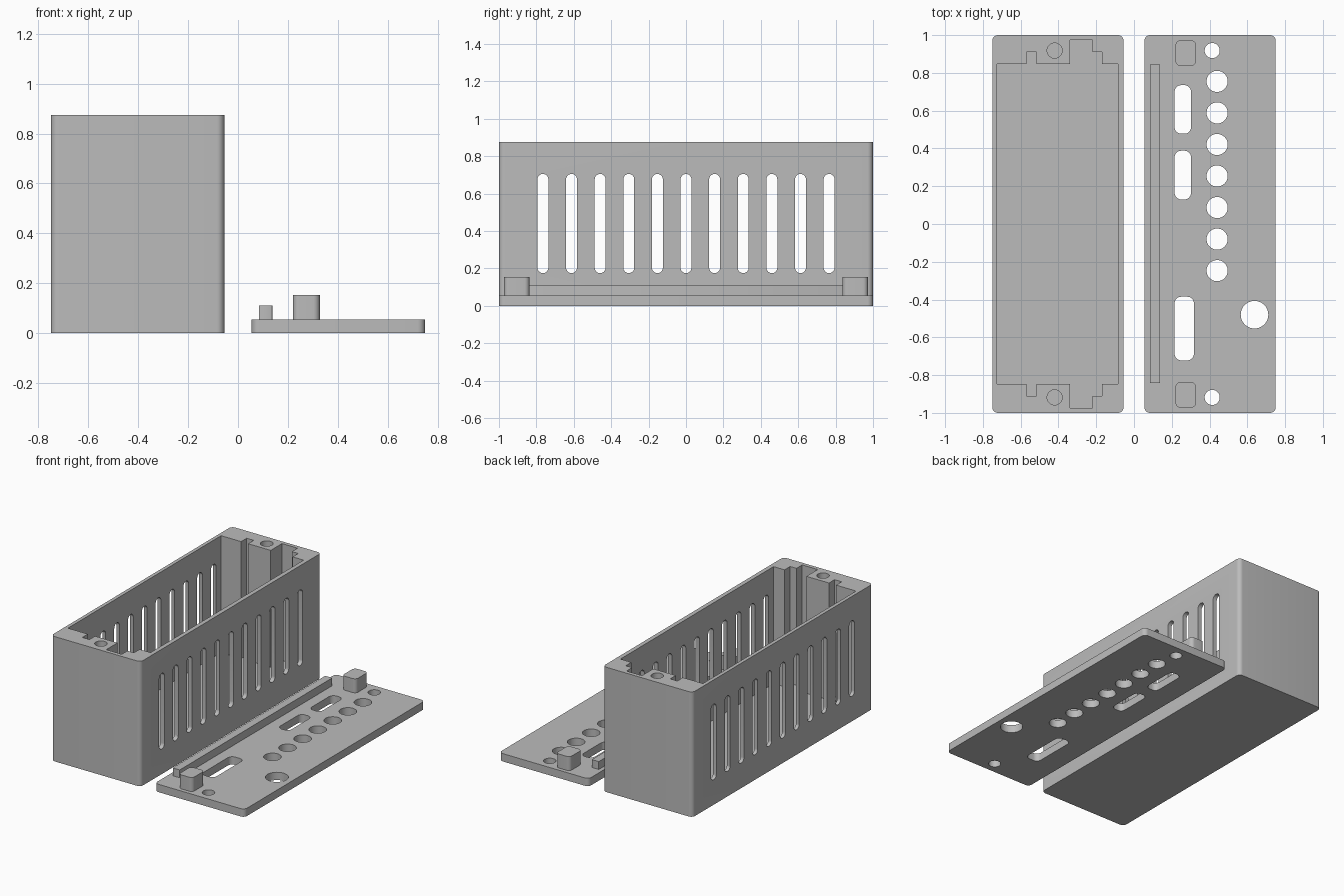
import bpy
import bmesh
from math import cos, sin, pi, radians
from mathutils import Matrix

cube = bpy.data.objects.get("Cube")
if cube:
    bpy.data.objects.remove(cube, do_unlink=True)

grey = bpy.data.materials.new("plain grey")
grey.use_nodes = True
colour = (0.5, 0.5, 0.5, 1)
grey.diffuse_color = colour
grey.node_tree.nodes["Principled BSDF"].inputs["Base Color"].default_value = colour


def rounded(x0, x1, y0, y1, r, steps=8):
    """Outline of a rectangle with rounded corners."""
    corners = [(x1 - r, y1 - r), (x0 + r, y1 - r), (x0 + r, y0 + r), (x1 - r, y0 + r)]
    return [(cx + r * cos((q + s / steps) * pi / 2), cy + r * sin((q + s / steps) * pi / 2))
            for q, (cx, cy) in enumerate(corners) for s in range(steps + 1)]


def circle(x, y, r, n=40):
    return [(x + r * cos(2 * pi * i / n), y + r * sin(2 * pi * i / n)) for i in range(n)]


def prism(name, outlines, low, high, turn=None):
    """Extrude one or more outlines into a single object."""
    bm = bmesh.new()
    for outline in outlines:
        face = bm.faces.new([bm.verts.new((x, y, low)) for x, y in outline])
        top = bmesh.ops.extrude_face_region(bm, geom=[face])["geom"]
        verts = [v for v in top if isinstance(v, bmesh.types.BMVert)]
        bmesh.ops.translate(bm, verts=verts, vec=(0, 0, high - low))
    bmesh.ops.remove_doubles(bm, verts=bm.verts, dist=1e-5)
    if turn:
        bmesh.ops.transform(bm, matrix=turn, verts=bm.verts)
    bmesh.ops.recalc_face_normals(bm, faces=bm.faces)
    mesh = bpy.data.meshes.new(name)
    bm.to_mesh(mesh)
    bm.free()
    obj = bpy.data.objects.new(name, mesh)
    bpy.context.collection.objects.link(obj)
    mesh.materials.append(grey)
    return obj


def activate(obj):
    bpy.ops.object.select_all(action='DESELECT')
    obj.select_set(True)
    bpy.context.view_layer.objects.active = obj


def cut(obj, cutter):
    cutter.hide_render = True
    mod = obj.modifiers.new("cut", 'BOOLEAN')
    mod.operation = 'DIFFERENCE'
    mod.solver = 'EXACT'
    mod.object = cutter
    activate(obj)
    bpy.ops.object.modifier_apply(modifier=mod.name)
    bpy.data.objects.remove(cutter, do_unlink=True)


def finish(obj):
    activate(obj)
    bpy.ops.object.shade_smooth_by_angle(angle=radians(30))


HEIGHT, THICK = 0.875, 0.055

# Open box with a stepped cavity
box = prism("box", [rounded(-0.75, -0.055, -1, 1, 0.03)], 0, HEIGHT)
wall, groove, pocket = 0.848, 0.91, 0.973
end = [(-0.725, wall), (-0.57, wall), (-0.57, groove), (-0.515, groove), (-0.515, wall),
       (-0.34, wall), (-0.34, pocket), (-0.22, pocket), (-0.22, groove),
       (-0.17, groove), (-0.17, wall), (-0.085, wall)]
cavity = end + [(x, -y) for x, y in reversed(end)]
cut(box, prism("cavity_cutter", [cavity], THICK, HEIGHT + 0.1))

# Blind screw holes in the box ends
cut(box, prism("screw_cutter", [circle(-0.42, s * 0.918, 0.04) for s in (-1, 1)],
               HEIGHT - 0.4, HEIGHT + 0.1))

# Vent slots through both long walls: outline x, y, depth become y, z, x
side = Matrix(((0, 0, 1, 0), (1, 0, 0, 0), (0, 1, 0, 0), (0, 0, 0, 1)))
slots = [rounded(y - 0.029, y + 0.029, 0.175, 0.705, 0.0285)
         for y in [i * 0.153 for i in range(-5, 6)]]
cut(box, prism("vent_cutter", slots, -0.9, 0, side))
finish(box)

# Lid plate with its openings
lid = prism("lid", [rounded(0.055, 0.75, -1, 1, 0.03)], 0, THICK)
openings = [circle(0.44, 0.755 - 0.167 * i, 0.056) for i in range(7)]
openings += [circle(0.414, s * 0.918, 0.04) for s in (-1, 1)]
openings += [circle(0.638, -0.48, 0.073),
             rounded(0.215, 0.302, 0.478, 0.735, 0.035),
             rounded(0.215, 0.302, 0.13, 0.388, 0.035),
             rounded(0.215, 0.317, -0.722, -0.385, 0.035)]
cut(lid, prism("opening_cutter", openings, -0.1, 0.2))
finish(lid)

# Locating posts and rail on the lid
for name, y in (("back_post", 0.905), ("front_post", -0.905)):
    finish(prism(name, [rounded(0.22, 0.328, y - 0.068, y + 0.068, 0.026)], THICK - 0.005, 0.153))
finish(prism("lid_rail", [rounded(0.084, 0.138, -0.843, 0.846, 0.004, 2)], THICK - 0.005, 0.11))
